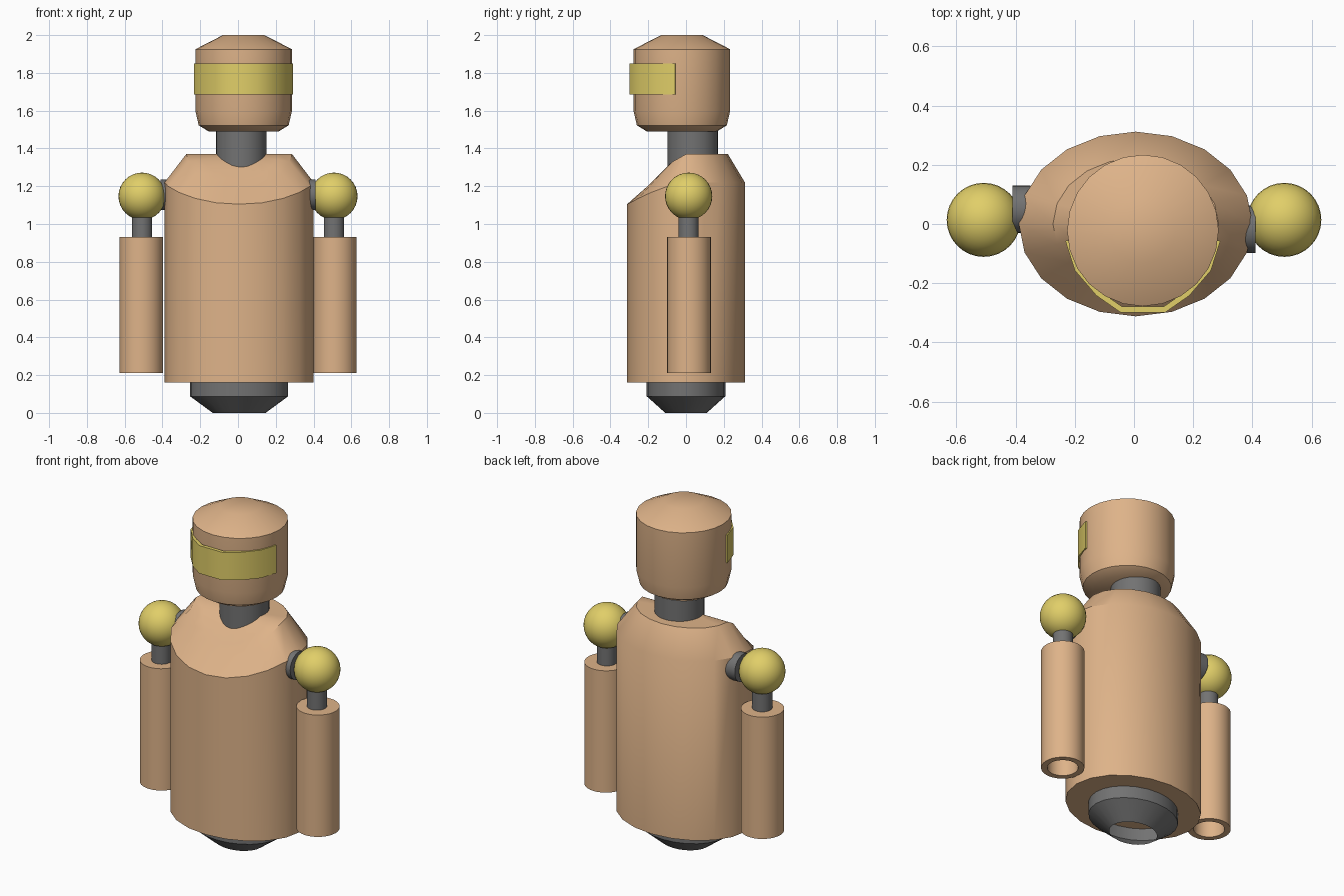
import bpy, math

default = bpy.data.objects.get("Cube")
if default:
    bpy.data.objects.remove(default)


def material(name, rgb):
    m = bpy.data.materials.new(name)
    m.use_nodes = True
    m.diffuse_color = (*rgb, 1)
    m.node_tree.nodes["Principled BSDF"].inputs["Base Color"].default_value = (*rgb, 1)
    return m


TAN = material("tan", (0.73, 0.45, 0.25))
GREY = material("dark grey", (0.17, 0.17, 0.17))
YELLOW = material("yellow", (0.75, 0.62, 0.14))


def smooth(obj, angle):
    bpy.ops.object.select_all(action="DESELECT")
    obj.select_set(True)
    bpy.context.view_layer.objects.active = obj
    bpy.ops.object.shade_smooth_by_angle(angle=math.radians(angle))


def add_mesh(name, verts, faces, mat, angle=30):
    mesh = bpy.data.meshes.new(name)
    mesh.from_pydata(verts, [], faces)
    mesh.materials.append(mat)
    obj = bpy.data.objects.new(name, mesh)
    bpy.context.collection.objects.link(obj)
    smooth(obj, angle)
    return obj


def loft(name, rings, centre, mat, n=32, start_cap=True, end_cap=True, angle=30):
    """Elliptical rings (rx, ry, z), z being a number or a function of y."""
    verts, faces = [], []
    for rx, ry, z in rings:
        for i in range(n):
            a = math.tau * i / n
            y = ry * math.sin(a)
            height = z(y) if callable(z) else z
            verts.append((centre[0] + rx * math.cos(a), centre[1] + y, height))
    for k in range(len(rings) - 1):
        for i in range(n):
            j = (i + 1) % n
            faces.append((k * n + i, k * n + j, (k + 1) * n + j, (k + 1) * n + i))
    if start_cap:
        faces.append(tuple(reversed(range(n))))
    if end_cap:
        last = (len(rings) - 1) * n
        faces.append(tuple(range(last, last + n)))
    return add_mesh(name, verts, faces, mat, angle)


def collar_height(y):
    """Flat at the back, sloping down towards the chest."""
    points = [(-0.22, 1.185), (-0.13, 1.27), (-0.08, 1.325), (0, 1.37)]
    for (y0, z0), (y1, z1) in zip(points, points[1:]):
        if y <= y1:
            return z0 + (z1 - z0) * (y - y0) / (y1 - y0)
    return 1.37


def shoulder_height(y):
    return 1.22 - 0.115 * min(1, max(0, -y / 0.31)) ** 1.5


# Torso with sloping chest and collar
collar = [(0.28 * s, 0.222 * s, collar_height) for s in (1, 0.75, 0.5, 0.25, 0.05)]
loft("torso", [(0.395, 0.312, 0.16), (0.395, 0.312, shoulder_height)] + collar,
     (0.006, 0), TAN, n=20, angle=35)

# Hollow base under the torso
loft("base", [(0.14, 0.11, 0), (0.26, 0.208, 0.088), (0.26, 0.208, 0.165)],
     (0.006, 0), GREY, n=24, start_cap=False, end_cap=False)

# Neck and head
loft("neck", [(0.134, 0.134, 1.24), (0.134, 0.134, 1.5)], (0.018, 0.035), GREY)
HEAD = (0.03, -0.022)
head_profile = [(0.185, 1.49), (0.238, 1.522), (0.256, 1.6),
                (0.256, 1.925), (0.11, 2.0)]
loft("head", [(r, r, z) for r, z in head_profile], HEAD, TAN, n=24, angle=40)

# Curved visor band across the front of the head
half = [(0.262, -0.035), (0.23, -0.135), (0.157, -0.22), (0.075, -0.277)]
path = half + [(-x, y) for x, y in reversed(half)]
verts, faces = [], []
for x, y in path:
    for s, z in ((1, 1.685), (1, 1.85), (0.93, 1.85), (0.93, 1.685)):
        verts.append((HEAD[0] + x * s, HEAD[1] + y * s, z))
for k in range(len(path) - 1):
    for i in range(4):
        j = (i + 1) % 4
        faces.append((4 * k + i, 4 * k + j, 4 * k + 4 + j, 4 * k + 4 + i))
end = len(verts) - 4
faces += [(3, 2, 1, 0), (end, end + 1, end + 2, end + 3)]
add_mesh("visor", verts, faces, YELLOW, angle=40)

# Arms: shoulder disc, ball, rod and hollow sleeve
for side, sign, disc_y in (("left", 1, -0.018), ("right", -1, 0.05)):
    x = 0.508 * sign
    bpy.ops.mesh.primitive_cylinder_add(
        vertices=32, radius=0.08, depth=0.06,
        location=(0.38 * sign, disc_y, 1.155), rotation=(0, math.pi / 2, 0))
    disc = bpy.context.object
    disc.name = side + "_shoulder_disc"
    disc.data.materials.append(GREY)
    smooth(disc, 30)

    bpy.ops.mesh.primitive_uv_sphere_add(
        segments=32, ring_count=16, radius=0.125, location=(x, 0.014, 1.147))
    ball = bpy.context.object
    ball.name = side + "_shoulder_ball"
    ball.data.materials.append(YELLOW)
    smooth(ball, 30)

    loft(side + "_arm_rod", [(0.054, 0.054, 0.9), (0.054, 0.054, 1.08)],
         (x, 0.013), GREY)
    sleeve = [(0.083, 0.9), (0.083, 0.21), (0.116, 0.21), (0.116, 0.93)]
    loft(side + "_arm_sleeve", [(r, r, z) for r, z in sleeve],
         (x + 0.004 * sign, 0.016), TAN)
